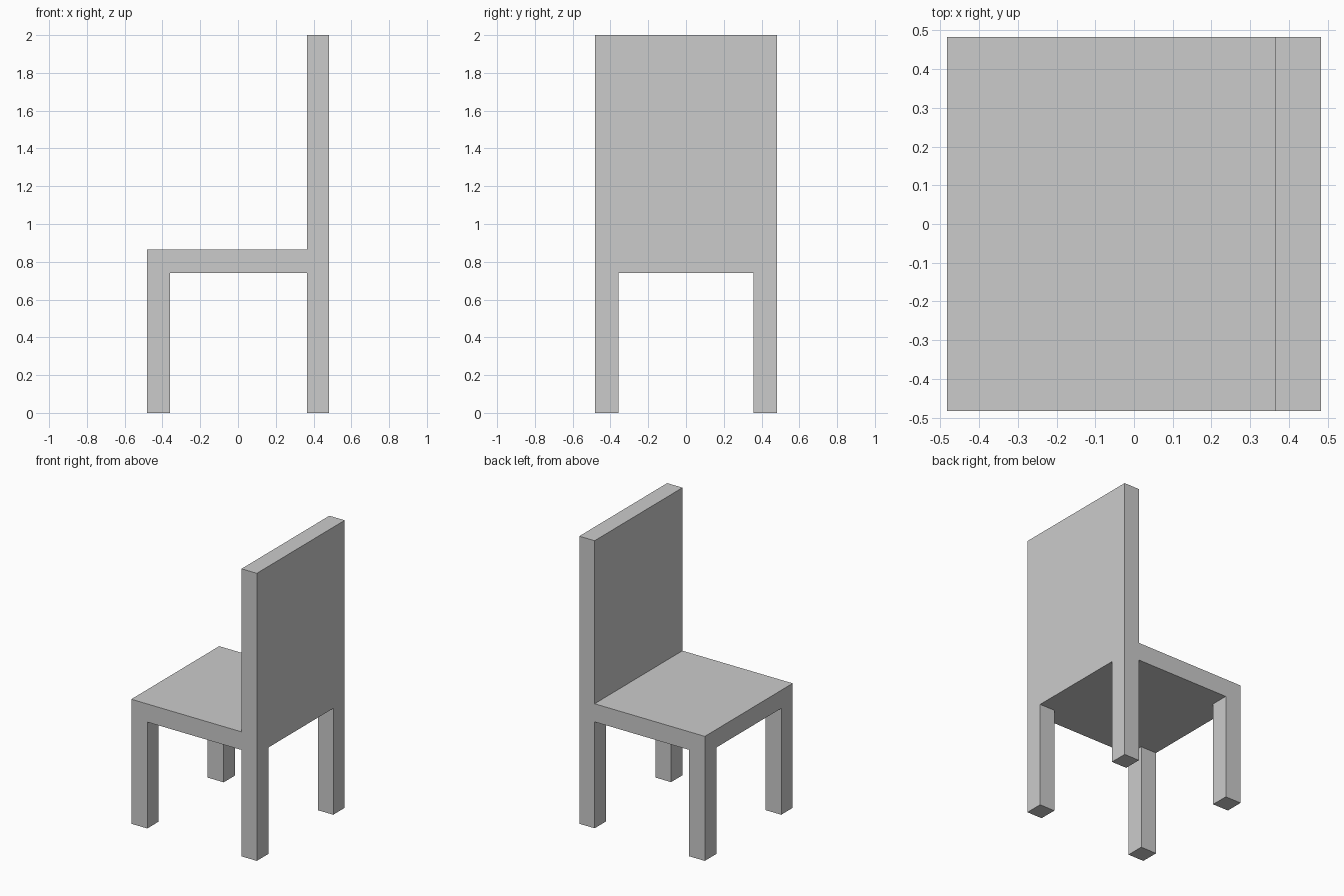
import bpy

if "Cube" in bpy.data.objects:
    bpy.data.objects.remove(bpy.data.objects["Cube"])

HALF = 0.483          # half width and depth of the chair
SEAT_LOW, SEAT_TOP = 0.74, 0.866
BACK_X = 0.365        # inner face of the backrest
FRONT_X = -0.36       # inner face of the front legs
LEG_Y = 0.357         # inner side of all legs


def box(name, x, y, z):
    """Add a box spanning the given (low, high) range on each axis."""
    spans = (x, y, z)
    bpy.ops.mesh.primitive_cube_add(size=1, location=[(a + b) / 2 for a, b in spans])
    obj = bpy.context.object
    obj.name = name
    obj.scale = [b - a for a, b in spans]
    bpy.ops.object.transform_apply(location=False, rotation=False, scale=True)
    return obj


# Seat slab, meeting the backrest
box("seat", (-HALF, BACK_X), (-HALF, HALF), (SEAT_LOW, SEAT_TOP))

# Tall solid backrest, flush with the rear legs
box("backrest", (BACK_X, HALF), (-HALF, HALF), (SEAT_LOW, 2.0))

# Four square legs
for row, x in (("front", (-HALF, FRONT_X)), ("rear", (BACK_X, HALF))):
    for side, y in (("right", (-HALF, -LEG_Y)), ("left", (LEG_Y, HALF))):
        box(f"{row}_leg_{side}", x, y, (0, SEAT_LOW))
